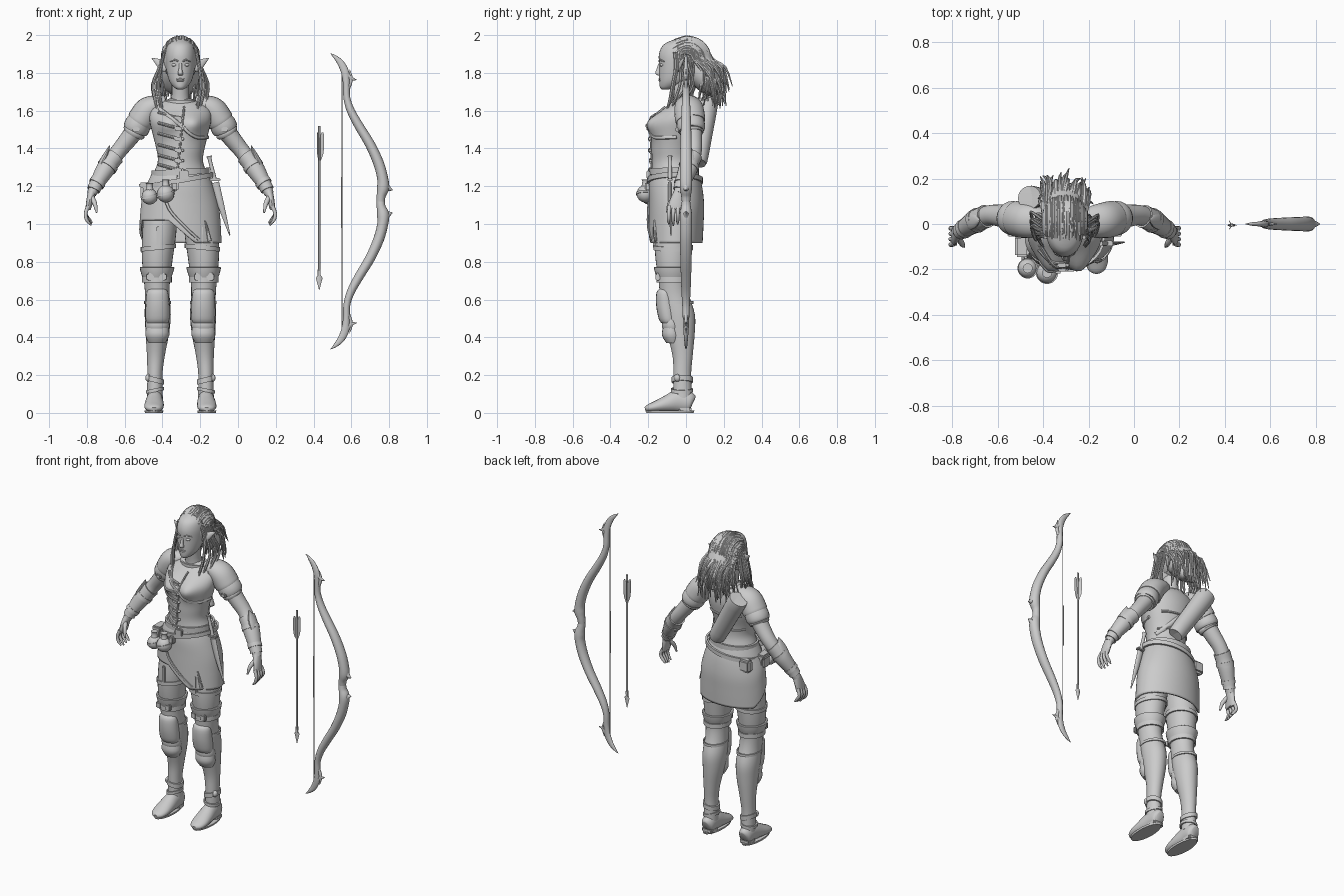
import bpy, bmesh, math, random
from mathutils import Vector as V
from mathutils.bvhtree import BVHTree
random.seed(4)
R = random.uniform
CX = -0.305                       # figure's centre line
FIG = (CX, 0, 0)


def finish(name, bm, at, mirror="", angle=40):
    bmesh.ops.recalc_face_normals(bm, faces=bm.faces)
    me = bpy.data.meshes.new(name)
    bm.to_mesh(me)
    bm.free()
    me.shade_smooth()
    me.set_sharp_from_angle(angle=math.radians(angle))
    ob = bpy.data.objects.new(name, me)
    bpy.context.collection.objects.link(ob)
    ob.location = at
    if mirror:
        m = ob.modifiers.new("mirror", 'MIRROR')
        m.use_axis = [c == mirror for c in "XYZ"]
    return ob


def spline(secs, k):
    out, n = [], len(secs)
    for i in range(n - 1):
        p = [secs[max(i - 1, 0)], secs[i], secs[i + 1], secs[min(i + 2, n - 1)]]
        for j in range(k):
            t = j / k
            out.append([.5 * (2 * b + (c - a) * t + (2 * a - 5 * b + 4 * c - d) * t * t
                              + (3 * b - a - 3 * c + d) * t ** 3) for a, b, c, d in zip(*p)])
    return out + [list(secs[-1])]


def loft(name, strands, n=20, k=4, ref=None, mirror="", at=FIG, cap=True, deform=None):
    """Elliptic sections (x, y, z, a, b); horizontal rings, or rings across the path if ref is given."""
    bm = bmesh.new()
    for secs in ([strands] if isinstance(strands[0], tuple) else strands):
        pts, rings = spline(secs, k), []
        for i, s in enumerate(pts):
            u, v = V((1, 0, 0)), V((0, 1, 0))
            if ref:
                t = V(pts[min(i + 1, len(pts) - 1)][:3]) - V(pts[max(i - 1, 0)][:3])
                u = t.cross(V(ref)).normalized()
                v = u.cross(t).normalized()
            rings.append([bm.verts.new(V(s[:3]) + u * max(s[3], .0008) * math.cos(6.28319 * j / n)
                          + v * max(s[4], .0008) * math.sin(6.28319 * j / n)) for j in range(n)])
        for r, q in zip(rings, rings[1:]):
            for j in range(n):
                bm.faces.new((r[j], r[(j + 1) % n], q[(j + 1) % n], q[j]))
        if cap:
            bm.faces.new(rings[0])
            bm.faces.new(rings[-1])
    if deform:
        for w in bm.verts:
            deform(w.co)
    return finish(name, bm, at, mirror)


def band(name, x, y, z, rx, ry, h, t=.01, tilt=0, mirror=""):
    def lean(c):
        c.z += tilt * (c.x - x)
    return loft(name, [(x, y, z - h, rx, ry), (x, y, z - h, rx + t, ry + t), (x, y, z + h, rx + t, ry + t),
                       (x, y, z + h, rx, ry)], 28, 1, mirror=mirror, cap=False, deform=lean)


def box(name, loc, size, mirror="", tilt=0):
    bm = bmesh.new()
    bmesh.ops.create_cube(bm, size=1)
    bmesh.ops.scale(bm, vec=size, verts=bm.verts)
    bmesh.ops.bevel(bm, geom=bm.edges[:], offset=min(size) * .25, segments=2, affect='EDGES')
    for w in bm.verts:
        w.co = V((w.co.x, w.co.y, w.co.z + tilt * w.co.x)) + V(loc)
    return finish(name, bm, FIG, mirror)


def ball(name, loc, r, mirror=""):
    bm = bmesh.new()
    bmesh.ops.create_uvsphere(bm, u_segments=20, v_segments=14, radius=1)
    for w in bm.verts:
        w.co = V([c * s for c, s in zip(w.co, r)]) + V(loc)
    return finish(name, bm, FIG, mirror)


# Torso with bust
def bust(c):
    if c.y < -.06:
        c.y -= .042 * math.exp(-((abs(c.x) - .07) / .05) ** 2 - ((c.z - 1.53) / .055) ** 2)
torso = loft("torso", [(0, -.065, 1.18, .165, .125), (0, -.065, 1.26, .145, .12), (0, -.07, 1.33, .12, .11),
             (0, -.07, 1.4, .128, .113), (0, -.06, 1.48, .148, .122), (0, -.05, 1.55, .163, .122),
             (0, -.025, 1.61, .155, .092), (0, -.015, 1.645, .10, .068), (0, -.015, 1.665, .055, .05)], 40, 5, deform=bust)
tree = BVHTree.FromPolygons([v.co for v in torso.data.vertices], [p.vertices[:] for p in torso.data.polygons])


def skin(x, z, side=-1):
    hit = tree.ray_cast(V((x, side, z)), V((0, -side, 0)))[0]
    return hit.y if hit else -.05


def strap(name, a, b, w=.012, side=-1, bow=0):
    pts = []
    for i in range(9):
        t = i / 8
        x, z = a[0] + (b[0] - a[0]) * t, a[1] + (b[1] - a[1]) * t + bow * math.sin(math.pi * t)
        pts.append((x, skin(x, z, side), z, w, .008))
    return loft(name, pts, 8, 2, (0, 1, 0))

# Chest straps, buckles and seam
for i, z in enumerate([1.56, 1.505, 1.45, 1.39, 1.335, 1.285]):
    strap("chest_strap", (-.115, z + .03), (-.005, z), .008)
    box("chest_buckle", (-.012, skin(-.012, z) - .008, z), (.042, .02, .022), tilt=-.15)
    ball("strap_stud", (.012, skin(.012, z) - .008, z), (.008, .008, .008))
strap("front_seam", (.02, 1.62), (-.02, 1.24), .006)
strap("bust_strap", (.0, 1.53), (.145, 1.46), .01, bow=-.03)
strap("shoulder_strap", (-.11, 1.61), (.03, 1.5), .012)
strap("back_strap", (-.12, 1.6), (.11, 1.34), .015, 1)
for z in (1.38, 1.48):
    strap("back_seam", (-.11, z), (.11, z), .008, 1)
band("collar", 0, -.02, 1.645, .075, .06, .012)

# Skirt with raised front-left hem
def hem(c):
    low = .9 + .12 * min(max(.55 - c.x * 7, 0), 1) * min(max(.1 - c.y * 9, 0), 1)
    c.z = 1.28 - (1.28 - c.z) * (1.28 - low) / .38
skirt = loft("skirt", [(0, -.06, 1.28, .145, .122), (0, -.055, 1.2, .175, .14), (0, -.05, 1.1, .203, .146),
             (0, -.052, 1.0, .213, .145), (0, -.055, .9, .218, .143)], 64, 5, cap=False, deform=hem)
skirt.modifiers.new("thickness", 'SOLIDIFY').thickness = .012
loft("skirt_flap_edge", [(-.09, -.19, 1.19, .008, .006), (-.06, -.2, 1.08, .008, .006),
     (.03, -.2, .98, .008, .006), (.1, -.18, .915, .008, .006)], 8, 4, (0, 1, 0))
loft("skirt_slit", [(.13, -.165, 1.02, .003, .006), (.145, -.165, .96, .008, .008), (.155, -.16, .91, .012, .008)], 8, 3, (0, 1, 0))

# Belts and pouches
band("waist_belt", 0, -.063, 1.275, .142, .12, .016, .012, .05)
band("hip_belt", 0, -.058, 1.23, .166, .136, .013, .012, .18)
box("belt_buckle", (.02, -.2, 1.26), (.05, .02, .045))
for x, y, z, r in ((-.163, -.195, 1.145, .042), (-.078, -.215, 1.16, .046)):
    ball("round_flask", (x, y, z), (r, r, r))
    loft("flask_neck", [(x, y, z + r - .01, .022, .022), (x, y, z + r + .02, .016, .016), (x, y, z + r + .03, .022, .022)], 12, 2)
    band("flask_cord", x, y, z, r - .004, r - .004, .006, .007, .3)
box("belt_pouch", (-.185, -.1, 1.17), (.05, .08, .09))
box("belt_pouch_flap", (-.188, -.1, 1.205), (.06, .09, .03))
box("front_pouch", (-.03, -.2, 1.2), (.04, .035, .05))
box("rear_pouch", (-.15, .035, 1.18), (.08, .05, .08))

# Dagger on the hip
loft("dagger_sheath", [(.185, -.085, 1.22, .02, .01), (.215, -.085, 1.1, .017, .009), (.262, -.08, .94, .003, .003)], 10, 4, (0, 1, 0))
loft("dagger_handle", [(.152, -.085, 1.36, .016, .013), (.157, -.085, 1.335, .01, .01), (.18, -.085, 1.24, .012, .011)], 10, 4, (0, 1, 0))
box("dagger_guard", (.182, -.085, 1.235), (.06, .025, .015))

# Legs and boots
loft("leg", [(.10, -.05, 1.13, .09, .1), (.112, -.065, .95, .09, .1), (.122, -.07, .82, .082, .092), (.124, -.068, .7, .069, .077),
     (.122, -.06, .62, .065, .078), (.12, -.037, .52, .069, .084), (.122, -.027, .42, .062, .073), (.13, -.018, .3, .047, .053),
     (.135, -.02, .2, .04, .047), (.135, -.018, .08, .042, .05)], 28, 4, mirror="X")
loft("boot_foot", [(.135, .036, .05, .022, .035), (.135, .02, .055, .04, .055), (.136, -.04, .062, .044, .06), (.138, -.10, .048, .05, .045),
     (.14, -.16, .033, .051, .03), (.14, -.2, .024, .038, .02), (.14, -.217, .02, .015, .01)], 20, 4, (0, 0, 1), "X")
loft("boot_sole", [(.14, -.085, .0, .048, .125), (.14, -.085, .012, .05, .13)], 28, 1, mirror="X")
box("boot_heel", (.136, -.005, .018), (.075, .07, .036), "X")
band("thigh_cuff", .117, -.068, .875, .086, .097, .012, .008, -.1, "X")
loft("boot_top", [(.124, -.07, .71, .074, .083), (.124, -.07, .735, .083, .092), (.123, -.07, .77, .092, .1), (.123, -.07, .772, .08, .09)], 28, 2, mirror="X")
band("knee_strap", .124, -.067, .705, .069, .079, .014, .01, mirror="X")
for dx in (-.03, .035):
    box("knee_buckle", (.124 + dx, -.15, .72), (.04, .025, .04), "X")
box("garter_strap", (.115, -.165, .93), (.022, .02, .12), "X")
loft("knee_guard", [(.122, -.105, .665, .03, .02), (.122, -.11, .64, .056, .045), (.121, -.105, .57, .063, .053),
     (.121, -.095, .5, .063, .05), (.122, -.09, .475, .055, .04)], 20, 4, mirror="X")
for z in (.455, .41):
    loft("shin_lame", [(.122, -.078, z + .04, .06, .045), (.122, -.075, z, .063, .052), (.124, -.068, z - .04, .045, .036)], 20, 3, mirror="X")
band("calf_strap", .121, -.045, .585, .064, .079, .008, .007, mirror="X")
band("ankle_strap", .135, -.02, .175, .039, .047, .014, .009, .25, "X")
band("instep_strap", .135, -.022, .12, .04, .05, .009, .008, -.2, "X")
ball("ankle_buckle", (.17, -.045, .185), (.016, .018, .02), "X")

# Arms, hands and arm armour
Y = (0, 1, 0)
loft("arm", [(.15, .015, 1.61, .055, .06), (.215, .025, 1.53, .053, .058), (.275, .035, 1.45, .047, .05), (.335, .038, 1.375, .042, .044),
     (.395, .01, 1.29, .044, .045), (.445, -.022, 1.21, .032, .034), (.47, -.037, 1.16, .025, .028)], 20, 4, Y, "X")
loft("pauldron", [(.075, .01, 1.65, .03, .045), (.12, .012, 1.635, .05, .068), (.17, .016, 1.605, .07, .078),
     (.205, .022, 1.555, .073, .08), (.215, .024, 1.54, .07, .077)], 24, 4, Y, "X")
loft("pauldron_lame", [(.2, .02, 1.565, .058, .068), (.225, .025, 1.525, .07, .075), (.24, .03, 1.495, .066, .07), (.241, .03, 1.493, .05, .05)], 24, 3, Y, "X")
loft("sleeve_hem", [(.238, .03, 1.5, .05, .055), (.245, .03, 1.487, .062, .064), (.252, .032, 1.475, .055, .058)], 24, 3, Y, "X")
box("sleeve_buckle", (.235, -.045, 1.5), (.035, .02, .025), "X")
loft("bracer", [(.345, .034, 1.36, .05, .052), (.37, .023, 1.33, .05, .05), (.4, .008, 1.285, .049, .05),
     (.445, -.022, 1.21, .037, .039), (.46, -.032, 1.18, .036, .037)], 20, 4, Y, "X")
loft("elbow_plate", [(.43, -.005, 1.27, .01, .02), (.415, .01, 1.32, .018, .036), (.392, .015, 1.37, .014, .03), (.375, .015, 1.415, .002, .004)], 14, 4, Y, "X")
for x, y, z, r in ((.385, .016, 1.307, .054), (.44, -.019, 1.218, .043)):
    loft("bracer_strap", [(x - .006, y + .004, z + .009, r, r), (x + .006, y - .004, z - .009, r, r)], 20, 1, Y, "X")
loft("palm", [(.466, -.035, 1.175, .027, .023), (.478, -.045, 1.13, .037, .019), (.487, -.054, 1.085, .042, .015), (.488, -.055, 1.075, .036, .01)], 16, 4, (1, 0, 0), "X")
fingers = [[(.487, -.087 + .022 * i, 1.095, .011, .011), (.502, -.091 + .024 * i, 1.055, .01, .01),
            (.495 - .005 * i, -.092 + .024 * i, 1.02, .009, .009),
            (.476 - .003 * i, -.09 + .023 * i, .992 + .007 * abs(i - 1), .004, .004)] for i in range(4)]
fingers.append([(.468, -.06, 1.14, .014, .014), (.452, -.088, 1.105, .012, .012), (.443, -.1, 1.06, .005, .005)])
loft("fingers", fingers, 10, 3, (1, 0, 0), "X")

# Neck and head
loft("neck", [(0, -.015, 1.62, .065, .06), (0, -.025, 1.67, .047, .05), (0, -.035, 1.77, .047, .055)], 20, 4)
loft("head", [(0, -.108, 1.713, .016, .02), (0, -.092, 1.724, .034, .046), (0, -.07, 1.75, .055, .071), (0, -.055, 1.785, .068, .087),
     (0, -.042, 1.84, .078, .1), (0, -.035, 1.9, .08, .108), (0, -.028, 1.95, .067, .09), (0, -.02, 1.98, .025, .035)], 32, 4)
loft("nose", [(0, -.138, 1.85, .008, .008), (0, -.144, 1.82, .009, .012), (0, -.147, 1.797, .014, .016), (0, -.14, 1.785, .01, .008)], 14, 4)
ball("eye", (.031, -.126, 1.842), (.016, .013, .009), "X")
loft("brow", [(.012, -.143, 1.862, .004, .004), (.032, -.135, 1.868, .005, .005), (.055, -.115, 1.86, .003, .003)], 8, 4, (0, 0, 1), "X")
for z, h in ((1.768, .005), (1.759, .006)):
    ball("lip", (0, -.135, z), (.022, .01, h))
loft("ear", [(.07, -.035, 1.825, .025, .012), (.095, -.032, 1.84, .027, .01), (.125, -.02, 1.862, .015, .007), (.152, -.008, 1.878, .001, .001)], 12, 4, Y, "X")

# Hair: skull cap, rear mass and swept-back locks
ball("hair_cap", (0, .005, 1.87), (.096, .122, .117))
loft("hair_mass", [(0, .04, 1.88, .09, .08), (0, .09, 1.8, .085, .1), (0, .13, 1.73, .06, .09), (0, .16, 1.68, .02, .04)], 20, 4, (1, 0, 0))
locks = []
for i in range(90):
    a, t0 = math.radians(-72 + 144 * i / 89 + R(-3, 3)), R(38, 60) if i % 2 else R(70, 130)
    path, r = [], R(.007, .011)
    for k in range(4):
        t = math.radians(t0 + (175 - t0) * k / 3)
        path.append((.098 * math.sin(a), .005 - .123 * math.cos(a) * math.cos(t), 1.87 + .119 * math.cos(a) * math.sin(t), r, r))
    x, y, z = path[-1][:3]
    ex, ey, ez = x * 1.1 + R(-.03, .03), R(.09, .25) - abs(x) * .3, R(1.61, 1.74)
    path += [((x + ex) / 2 + R(-.01, .01), y * .5 + ey * .5 + R(.015, .035), (z + ez) / 2 + .025, r, r), (ex, ey, ez, .002, .002)]
    locks.append(path)
loft("hair_locks", locks, 7, 3, (1, 0, 0))
side = []
for s in (-1, 1):
    for j in range(9):
        o, r = R(-.02, .025), R(.005, .009)
        side.append([(s * .085, -.06 + j * .01, 1.91, r, r), (s * (.105 + o * .3), -.055 + j * .012, 1.83, r, r),
                     (s * (.125 + o), -.055 + o + j * .012, 1.74, r, r), (s * (.115 + o), -.085 + j * .014, 1.66, r, r),
                     (s * (.1 + o), -.11 + j * .015, R(1.56, 1.63), .002, .002)])
loft("side_locks", side, 7, 3, (1, 0, 0))

# Quiver on the back
loft("quiver", [(-.15, .115, 1.635, .05, .045), (-.149, .115, 1.633, .06, .054), (-.06, .092, 1.485, .056, .05),
     (.032, .068, 1.335, .05, .045), (.034, .067, 1.332, .03, .03)], 24, 3, Y)

# Bow: upper half mirrored about the grip, with horns
ATB = (0, 0, 1.12)
loft("bow_limb", [(.755, 0, -.001, .022, .022), (.758, 0, .03, .024, .026), (.768, 0, .07, .032, .032), (.766, 0, .12, .029, .033),
     (.745, 0, .2, .028, .032), (.70, 0, .3, .026, .03), (.64, 0, .4, .024, .027), (.597, 0, .48, .021, .024), (.576, 0, .55, .018, .02),
     (.574, 0, .62, .018, .017), (.568, 0, .68, .021, .014), (.545, 0, .73, .018, .01), (.515, 0, .763, .01, .007), (.49, 0, .783, .001, .001)],
     16, 4, Y, "Z", ATB)
loft("bow_horns", [[(.765, 0, .1, .022, .022), (.788, 0, .072, .02, .018), (.818, 0, .06, .002, .003)],
     [(.565, 0, .7, .014, .01), (.59, 0, .655, .013, .01), (.63, 0, .643, .001, .001)],
     [(.585, 0, .6, .01, .01), (.598, 0, .65, .01, .008), (.59, 0, .7, .001, .001)]], 12, 4, Y, "Z", ATB)
loft("bow_string", [(.55, 0, -.67, .002, .002), (.55, 0, .67, .002, .002)], 8, 1, at=ATB)
loft("string_serving", [(.548, 0, -.14, .004, .004), (.548, 0, .13, .004, .004)], 8, 1, at=ATB)

# Arrow pointing down, with three vanes
ATA = (.43, -.005, 0)
loft("arrow_shaft", [(0, 0, .7, .006, .006), (0, 0, 1.52, .006, .006)], 10, 1, at=ATA)
loft("arrow_head", [(0, 0, .65, .001, .001), (0, 0, .715, .018, .007), (0, 0, .728, .008, .007), (0, 0, .76, .008, .008)], 8, 1, at=ATA)
for i in range(3):
    vane = loft("arrow_vane", [(.004, 0, 1.335, .003, .001), (.012, 0, 1.375, .011, .0015), (.014, 0, 1.45, .012, .0015), (.018, 0, 1.485, .005, .001)], 8, 2, at=ATA)
    vane.rotation_euler.z = math.radians(120 * i)
